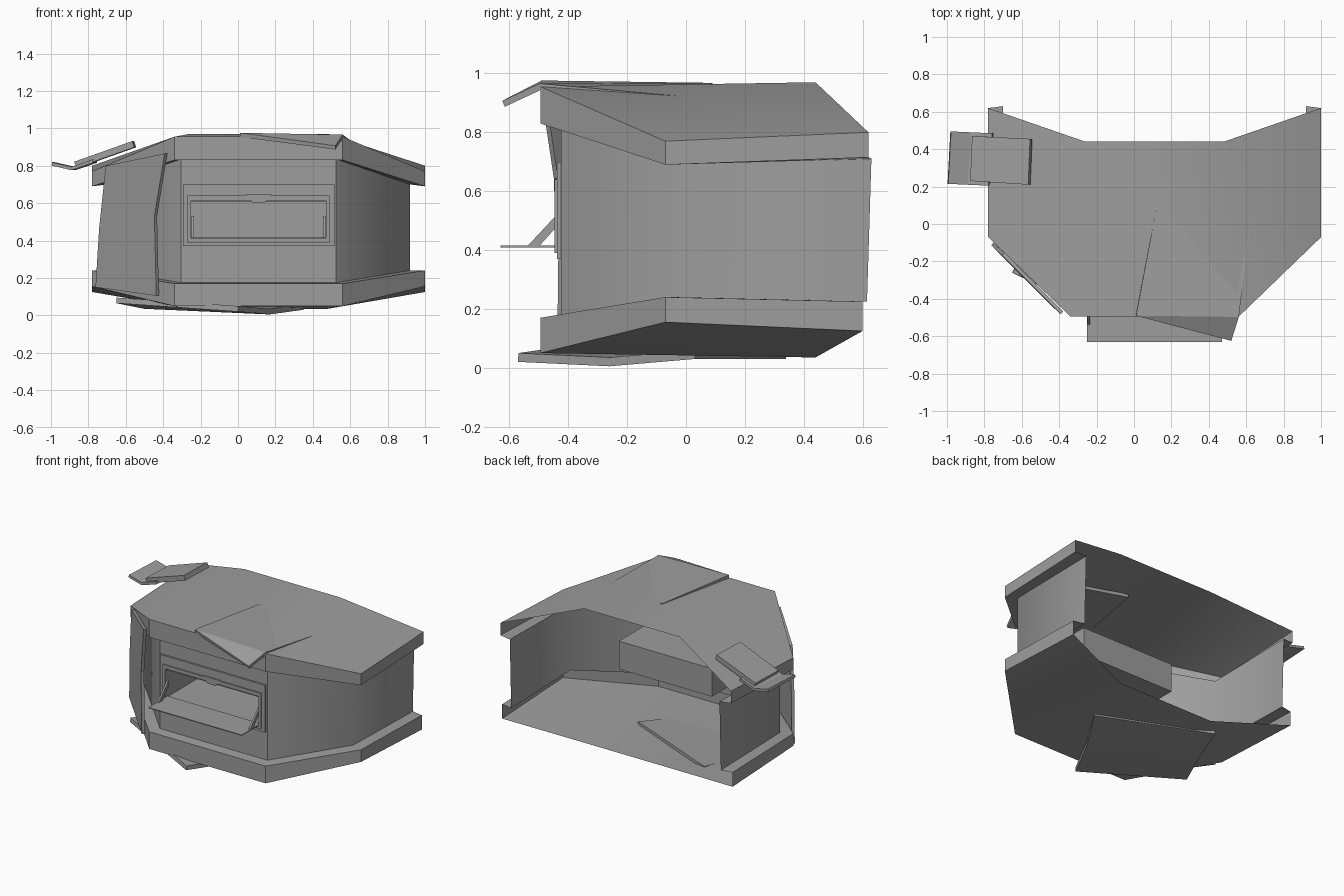
import bpy, bmesh, math
from mathutils import Vector

if "Cube" in bpy.data.objects:
    bpy.data.objects.remove(bpy.data.objects["Cube"], do_unlink=True)

CX = 0.11  # the shelter's own centre line

grey = bpy.data.materials.new("plain_grey")
grey.use_nodes = True
grey.diffuse_color = (0.34, 0.34, 0.34, 1)
grey.node_tree.nodes["Principled BSDF"].inputs["Base Color"].default_value = (0.34, 0.34, 0.34, 1)


def make(name, verts, faces, thick=0, smooth=None):
    """Build a mesh part; thick turns a sheet into a centred slab."""
    mesh = bpy.data.meshes.new(name)
    mesh.from_pydata([Vector(v) for v in verts], [], faces)
    bm = bmesh.new()
    bm.from_mesh(mesh)
    bmesh.ops.recalc_face_normals(bm, faces=bm.faces)
    bm.to_mesh(mesh)
    bm.free()
    mesh.materials.append(grey)
    ob = bpy.data.objects.new(name, mesh)
    bpy.context.collection.objects.link(ob)
    if thick:
        mod = ob.modifiers.new("thickness", "SOLIDIFY")
        mod.thickness, mod.offset = thick, 0
    if smooth:
        bpy.ops.object.select_all(action="DESELECT")
        ob.select_set(True)
        bpy.context.view_layer.objects.active = ob
        bpy.ops.object.shade_smooth_by_angle(angle=math.radians(smooth))
    return ob


def rail(back, side, front):
    """Mirror three (half width, y, z) points into a six point open outline."""
    half = [back, side, front]
    return ([(CX - w, y, z) for w, y, z in half] +
            [(CX + w, y, z) for w, y, z in reversed(half)])


def strips(rails, skip=()):
    n = len(rails[0])
    return [(r * n + i, r * n + i + 1, r * n + n + i + 1, r * n + n + i)
            for r in range(len(rails) - 1) for i in range(n - 1) if i not in skip]


def cap(name, rails, notch_z):
    """Roof or floor skin with a skirt, an inner ledge and a notched back."""
    verts = sum(rails, []) + [(CX - 0.37, 0.44, notch_z), (CX + 0.37, 0.44, notch_z)]
    a, b = len(verts) - 2, len(verts) - 1
    faces = strips(rails) + [(0, 1, 2, a), (a, 2, 3, b), (b, 3, 4, 5)]
    return make(name, verts, faces, smooth=30)


# Main shell
wall_top = rail((0.81, 0.63, 0.71), (0.81, -0.04, 0.70), (0.415, -0.425, 0.835))
wall_low = rail((0.81, 0.615, 0.225), (0.81, -0.04, 0.24), (0.415, -0.425, 0.175))
cap("roof", [
    rail((0.89, 0.62, 0.80), (0.89, -0.07, 0.77), (0.45, -0.495, 0.955)),
    rail((0.89, 0.62, 0.715), (0.89, -0.07, 0.69), (0.45, -0.495, 0.83)),
    wall_top], 0.97)
cap("floor", [
    rail((0.89, 0.60, 0.125), (0.89, -0.07, 0.155), (0.45, -0.495, 0.05)),
    rail((0.89, 0.60, 0.225), (0.89, -0.07, 0.24), (0.45, -0.495, 0.17)),
    wall_low], 0.035)
make("side_walls", wall_top + wall_low, strips([wall_top, wall_low], skip=(2,)), smooth=50)


def rect(half, low, high, y):
    return [(CX - half, y, low), (CX + half, y, low), (CX + half, y, high), (CX - half, y, high)]


def tube(rings):
    return [(4 * r + i, 4 * r + (i + 1) % 4, 4 * r + 4 + (i + 1) % 4, 4 * r + 4 + i)
            for r in range(len(rings) - 1) for i in range(4)]


# Front wall with the window opening and the recess behind it
rings = [[wall_low[2], wall_low[3], wall_top[3], wall_top[2]],
         rect(0.36, 0.41, 0.605, -0.425), rect(0.36, 0.41, 0.605, 0.07)]
make("front_wall_and_recess", sum(rings, []), tube(rings) + [(8, 9, 10, 11)])


def frame(name, outer, inner, y_front):
    rings = [rect(*outer, -0.424), rect(*outer, y_front),
             rect(*inner, y_front), rect(*inner, -0.424)]
    make(name, sum(rings, []), tube(rings))


frame("window_frame", (0.405, 0.37, 0.70), (0.36, 0.41, 0.605), -0.438)
frame("window_lip", (0.38, 0.39, 0.64), (0.36, 0.41, 0.615), -0.447)

# Fold-down hatch with its two stays and a latch
make("hatch", [(CX - 0.36, -0.63, 0.412), (CX + 0.36, -0.63, 0.412),
               (CX + 0.36, -0.42, 0.412), (CX - 0.36, -0.42, 0.412)],
     [(0, 1, 2, 3)], 0.006)
for side, label in ((-1, "right"), (1, "left")):
    x = CX + side * 0.352
    make("hatch_stay_" + label,
         [(x, -0.54, 0.412), (x, -0.50, 0.412), (x, -0.43, 0.49), (x, -0.43, 0.53)],
         [(0, 1, 2, 3)], 0.012)
make("latch", [(CX - 0.07, -0.444, 0.645), (CX + 0.07, -0.444, 0.645),
               (CX + 0.03, -0.444, 0.60), (CX - 0.03, -0.444, 0.60)],
     [(0, 1, 2, 3)], 0.008)

# Bent patch plates
make("roof_patch", [(0.12, 0.09, 0.957), (0.01, -0.49, 0.965), (0.56, -0.495, 0.955),
                    (0.62, 0.0, 0.91), (0.52, -0.62, 0.897)],
     [(0, 1, 2, 3), (1, 4, 2)], 0.022)
make("floor_patch", [(0.35, 0.03, 0.045), (-0.38, 0.34, 0.045),
                     (-0.65, -0.26, 0.08), (0.0, -0.57, 0.035), (0.17, -0.26, 0.02),
                     (-0.5, 0.04, 0.05)],
     [(0, 1, 5, 4), (4, 5, 2, 3)], 0.03)
make("side_patch", [(-0.70, -0.16, 0.80), (-0.385, -0.475, 0.865), (-0.44, -0.425, 0.53),
                    (-0.735, -0.13, 0.47), (-0.43, -0.43, 0.105), (-0.755, -0.105, 0.15)],
     [(0, 1, 2, 3), (3, 2, 4, 5)], 0.02)

# Two loose plates at the right roof edge
make("upper_loose_plate", [(-0.86, 0.47, 0.805), (-0.55, 0.455, 0.915),
                           (-0.56, 0.21, 0.915), (-0.87, 0.23, 0.805)],
     [(0, 1, 2, 3)], 0.035)
make("lower_loose_plate", [(-0.98, 0.495, 0.81), (-0.87, 0.49, 0.785), (-0.755, 0.485, 0.825),
                           (-0.775, 0.205, 0.825), (-0.89, 0.21, 0.785), (-0.995, 0.215, 0.81)],
     [(0, 1, 4, 5), (1, 2, 3, 4)], 0.018)
